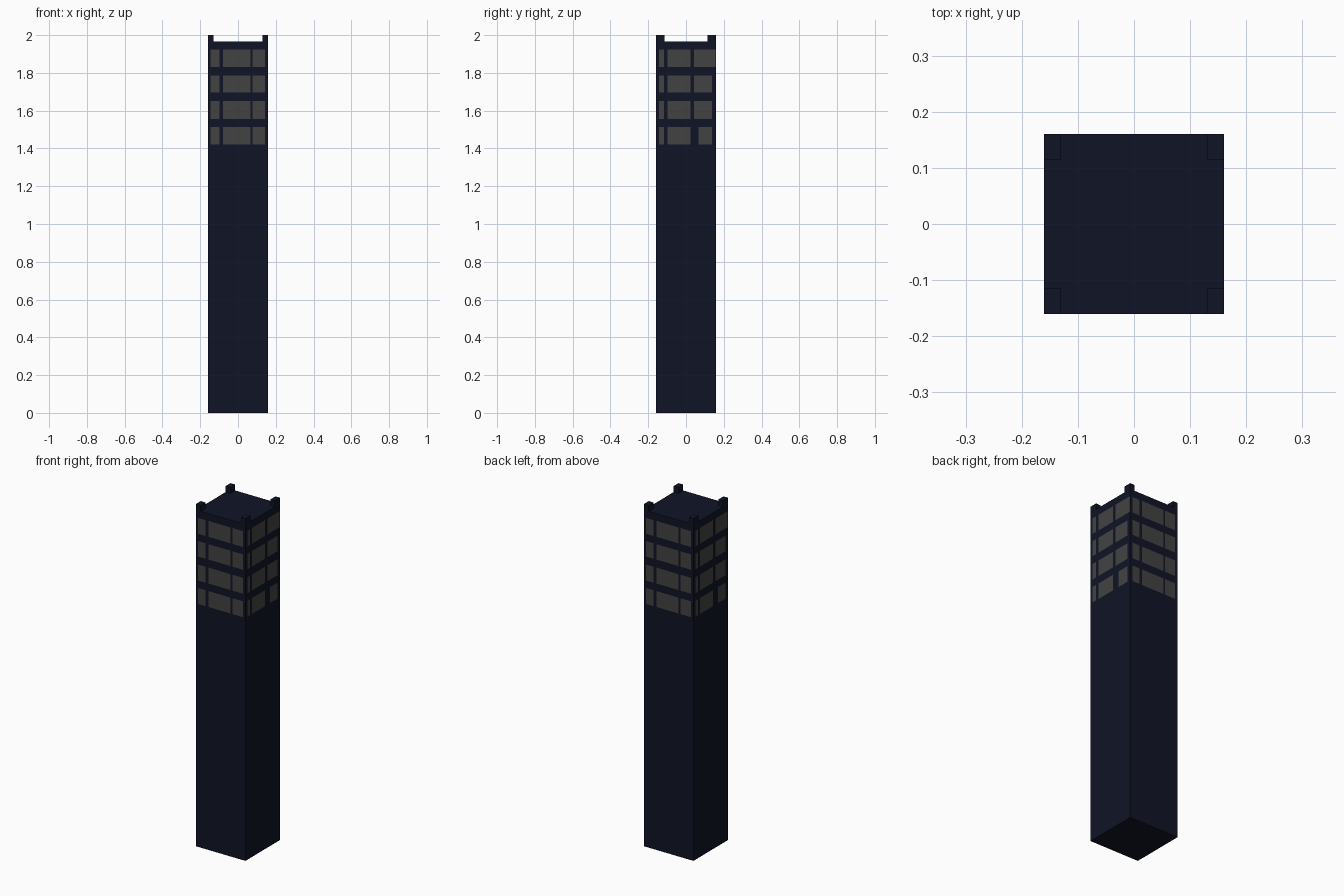
import bpy, bmesh
from mathutils import Vector

if "Cube" in bpy.data.objects:
    bpy.data.objects.remove(bpy.data.objects["Cube"])

HALF, WALL_TOP, STEP = 0.16, 1.965, 0.035   # half width, parapet height, post / roof step
IN_X, IN_Y = 0.13, 0.115                    # inner edges of the parapet

# Window rows (z) and columns (along each face, left to right)
ROWS = [(1.42, 1.513), (1.557, 1.65), (1.697, 1.787), (1.83, 1.923)]
FRONT = [(-0.145, -0.097), (-0.08, 0.065), (0.077, 0.143)]
SIDE = [(-0.142, -0.116), (-0.097, 0.023)]
SIDE_LAST = [(0.067, 0.138), (0.043, 0.138), (0.043, 0.138), (0.043, HALF)]


def material(name, color):
    m = bpy.data.materials.new(name)
    m.diffuse_color = (*color, 1)
    m.use_nodes = True
    m.node_tree.nodes["Principled BSDF"].inputs["Base Color"].default_value = m.diffuse_color
    return m


bm = bmesh.new()
bmesh.ops.create_cube(bm, size=1)
for v in bm.verts:
    v.co = Vector((v.co.x * 2 * HALF, v.co.y * 2 * HALF, (v.co.z + 0.5) * WALL_TOP))


def cut(axis, values):
    """Slice the whole block with planes across one axis."""
    n = Vector((0, 0, 0))
    n[axis] = 1
    for d in sorted(values):
        if axis == 2 or abs(d) < HALF:
            bmesh.ops.bisect_plane(bm, geom=bm.verts[:] + bm.edges[:] + bm.faces[:],
                                   plane_co=n * d, plane_no=n, dist=1e-5)


def both(spans):
    return {s * v for span in spans for v in span for s in (-1, 1)}


cut(0, both(FRONT) | {-IN_X, IN_X})
cut(1, both(SIDE + SIDE_LAST) | {-IN_Y, IN_Y})
cut(2, {v for r in ROWS for v in r})

# Flush window panes, same layout turned half round on the opposite faces
for f in bm.faces:
    f.normal_update()
    c, n = f.calc_center_median(), f.normal
    if abs(n.z) > 0.5:
        continue
    u = -c.x * n.y if abs(n.y) > 0.5 else c.y * n.x
    for i, (lo, hi) in enumerate(ROWS):
        if lo < c.z < hi:
            cols = FRONT if abs(n.y) > 0.5 else SIDE + [SIDE_LAST[i]]
            f.material_index = int(any(a < u < b for a, b in cols))


def push_top(test, dz):
    faces = [f for f in bm.faces if f.normal.z > 0.5 and test(f.calc_center_median())]
    ret = bmesh.ops.extrude_face_region(bm, geom=faces)
    moved = [g for g in ret["geom"] if isinstance(g, bmesh.types.BMVert)]
    bmesh.ops.translate(bm, verts=moved, vec=(0, 0, dz))
    for f in bm.faces:
        f.normal_update()


# Corner posts up, roof deck down
push_top(lambda c: abs(c.x) > IN_X and abs(c.y) > IN_Y, STEP)
push_top(lambda c: abs(c.x) < IN_X and abs(c.y) < IN_Y, -STEP)

bmesh.ops.recalc_face_normals(bm, faces=bm.faces[:])
bmesh.ops.dissolve_limit(bm, angle_limit=0.01, verts=bm.verts[:], edges=bm.edges[:],
                         delimit={'MATERIAL'})

me = bpy.data.meshes.new("tower")
bm.to_mesh(me)
bm.free()
me.materials.append(material("navy_wall", (0.005, 0.007, 0.019)))
me.materials.append(material("grey_window", (0.055, 0.055, 0.055)))
bpy.context.collection.objects.link(bpy.data.objects.new("tower", me))
